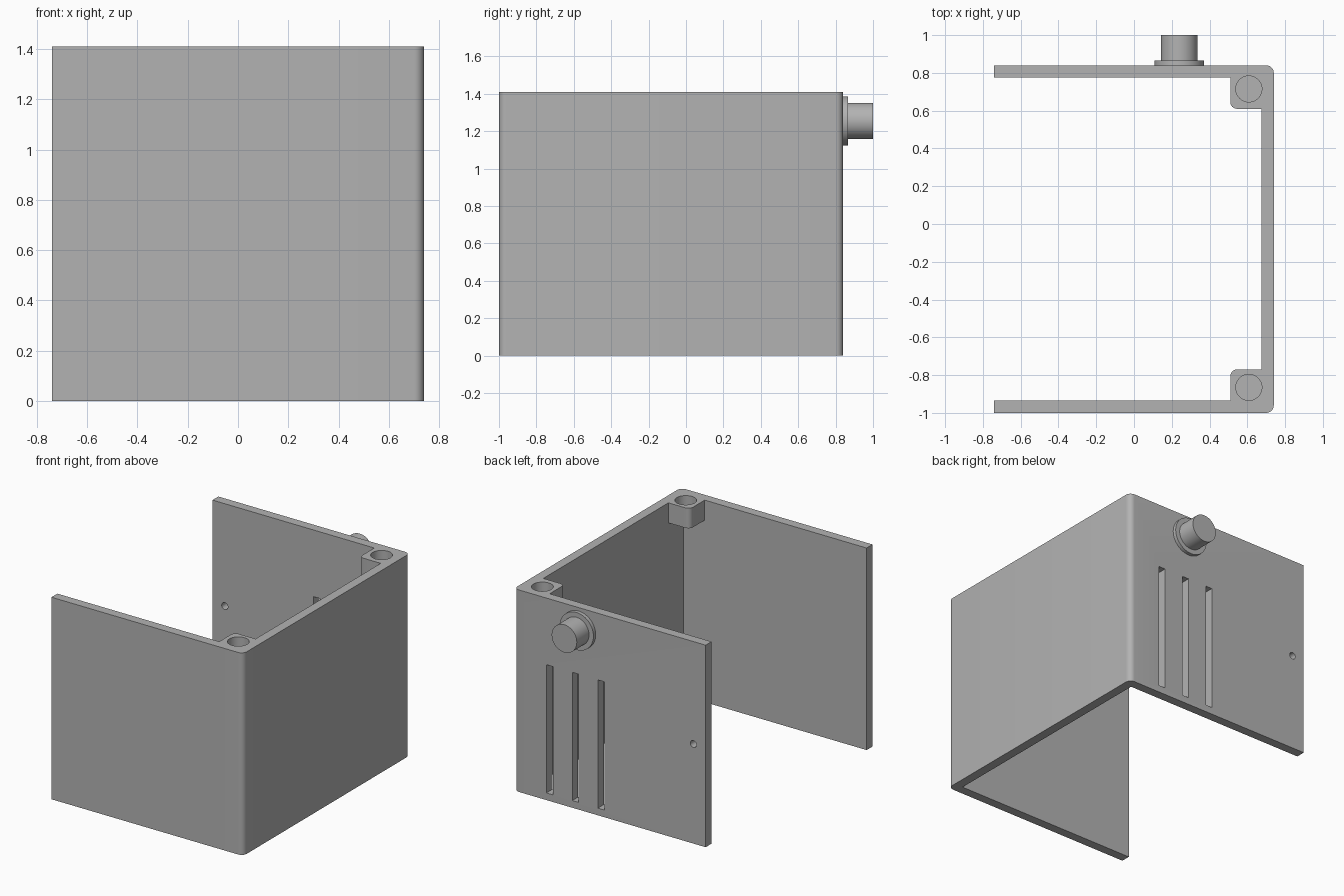
import bpy, bmesh, math
from mathutils import Vector, Matrix

if "Cube" in bpy.data.objects:
    bpy.data.objects.remove(bpy.data.objects["Cube"])

grey = bpy.data.materials.new("light_grey")
grey.diffuse_color = (0.45, 0.45, 0.45, 1)
grey.use_nodes = True
grey.node_tree.nodes["Principled BSDF"].inputs["Base Color"].default_value = grey.diffuse_color

H = 1.41                  # wall height
T = 0.065                 # wall thickness
BACK, FRONT = 0.84, -1.0  # outer faces in y
SIDE = 0.74               # outer face in x


def add(name, bm):
    bmesh.ops.recalc_face_normals(bm, faces=bm.faces)
    me = bpy.data.meshes.new(name)
    bm.to_mesh(me)
    bm.free()
    ob = bpy.data.objects.new(name, me)
    bpy.context.collection.objects.link(ob)
    me.materials.append(grey)
    return ob


def prism(name, corners, z0, z1):
    """Extrude (x, y, radius) corners, rounding those with a radius."""
    pts = []
    n = len(corners)
    for i, (x, y, r) in enumerate(corners):
        p = Vector((x, y))
        if r == 0:
            pts.append(p)
            continue
        a = p + (Vector(corners[i - 1][:2]) - p).normalized() * r
        b = p + (Vector(corners[(i + 1) % n][:2]) - p).normalized() * r
        c = a + b - p
        for k in range(9):
            t = k / 8 * math.pi / 2
            pts.append(c + (a - c) * math.cos(t) + (b - c) * math.sin(t))
    bm = bmesh.new()
    f = bm.faces.new([bm.verts.new((p.x, p.y, z0)) for p in pts])
    up = bmesh.ops.extrude_face_region(bm, geom=[f])["geom"]
    bmesh.ops.translate(bm, vec=(0, 0, z1 - z0),
                        verts=[v for v in up if isinstance(v, bmesh.types.BMVert)])
    return add(name, bm)


def box(name, x0, x1, y0, y1, z0, z1):
    return prism(name, [(x0, y0, 0), (x1, y0, 0), (x1, y1, 0), (x0, y1, 0)], z0, z1)


def cylinder(name, center, r, depth, along_y=False, sides=48):
    bm = bmesh.new()
    m = Matrix.Translation(center)
    if along_y:
        m = m @ Matrix.Rotation(math.pi / 2, 4, 'X')
    bmesh.ops.create_cone(bm, cap_ends=True, segments=sides, radius1=r, radius2=r,
                          depth=depth, matrix=m)
    return add(name, bm)


def combine(target, tool, op):
    bpy.context.view_layer.objects.active = target
    mod = target.modifiers.new(op, 'BOOLEAN')
    mod.operation, mod.solver, mod.object = op, 'EXACT', tool
    bpy.ops.object.modifier_apply(modifier=mod.name)
    bpy.data.objects.remove(tool)


# three-sided wall with rounded outer corners
shell = prism("shell", [
    (-SIDE, FRONT, 0), (SIDE, FRONT, 0.04), (SIDE, BACK, 0.04), (-SIDE, BACK, 0),
    (-SIDE, BACK - T, 0), (SIDE - T, BACK - T, 0),
    (SIDE - T, FRONT + T, 0), (-SIDE, FRONT + T, 0)], 0, H)

# corner bosses at the top, each with a blind round pocket
for y_in, y_wall, y_hole in ((0.61, BACK - 0.03, 0.715), (-0.77, FRONT + 0.03, -0.865)):
    boss = prism("boss", [(0.51, y_in, 0.035), (0.705, y_in, 0),
                          (0.705, y_wall, 0), (0.51, y_wall, 0)], H - 0.14, H)
    combine(shell, boss, 'UNION')
    combine(shell, cylinder("pocket", (0.608, y_hole, H), 0.069, 0.2), 'DIFFERENCE')

# vertical vent slots in the back wall
for x in (0.465, 0.265, 0.067):
    combine(shell, box("slot", x - 0.025, x + 0.025, 0.7, 0.9, 0.05, 0.945), 'DIFFERENCE')

# small screw hole near the free edge of the back wall
combine(shell, cylinder("screw_hole", (-0.645, 0.81, 0.695), 0.024, 0.2, True, 24), 'DIFFERENCE')

# connector on the back: flange and plug
flange = cylinder("connector_flange", (0.24, 0.85, 1.255), 0.131, 0.03, True)
plug = cylinder("connector_plug", (0.24, 0.92, 1.255), 0.097, 0.16, True)

for ob in (shell, flange, plug):
    bpy.ops.object.select_all(action='DESELECT')
    ob.select_set(True)
    bpy.context.view_layer.objects.active = ob
    bpy.ops.object.shade_smooth_by_angle(angle=math.radians(30))
